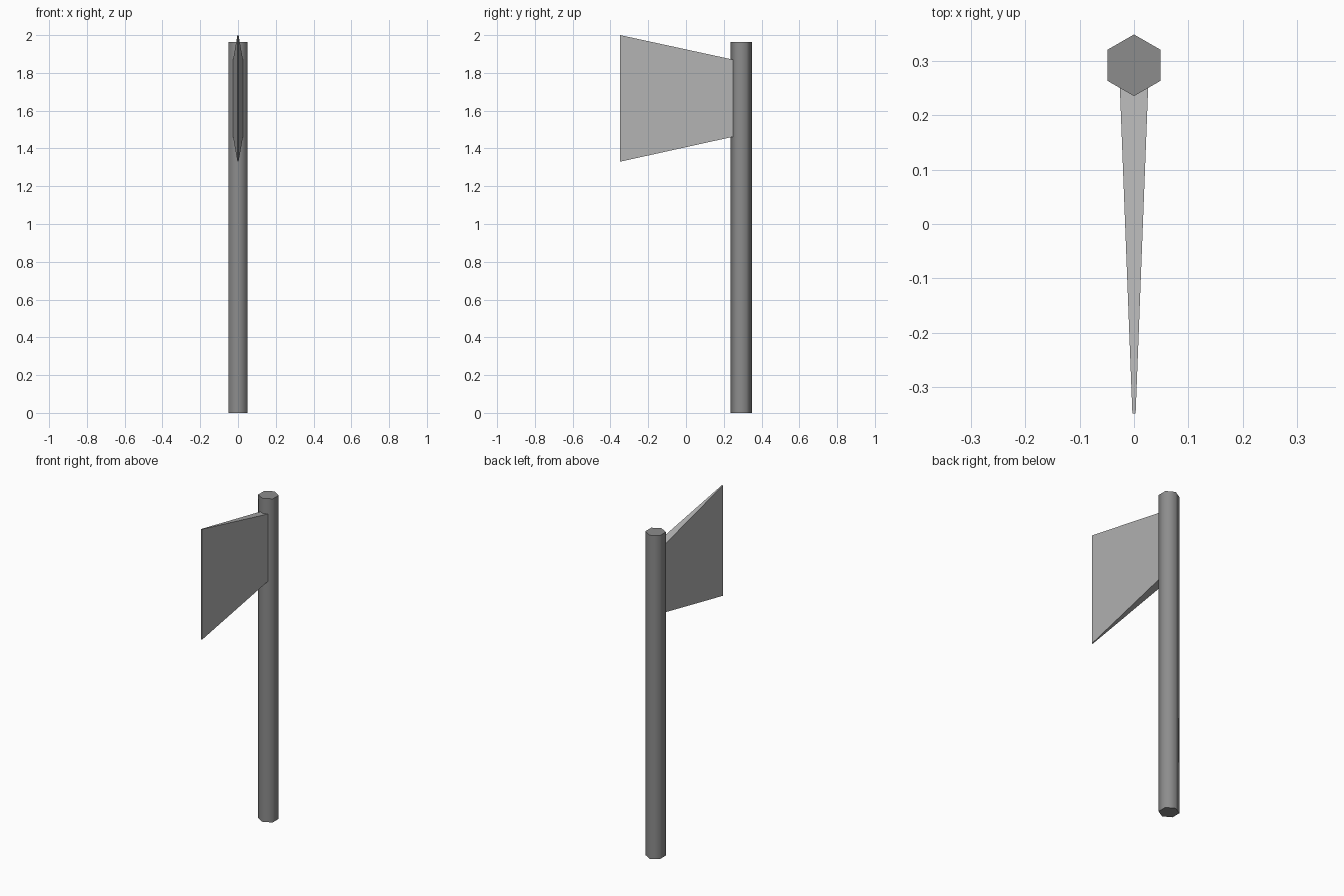
import bpy, bmesh, math

if "Cube" in bpy.data.objects:
    bpy.data.objects.remove(bpy.data.objects["Cube"])


def loft(name, rings, grey):
    """Join matching closed rings of points into a capped grey solid."""
    bm = bmesh.new()
    loops = [[bm.verts.new(p) for p in ring] for ring in rings]
    n = len(loops[0])
    for a, b in zip(loops, loops[1:]):
        for i in range(n):
            j = (i + 1) % n
            bm.faces.new((a[i], a[j], b[j], b[i]))
    bm.faces.new(loops[0][::-1])
    bm.faces.new(loops[-1])
    bmesh.ops.recalc_face_normals(bm, faces=bm.faces)
    mesh = bpy.data.meshes.new(name)
    bm.to_mesh(mesh)
    bm.free()
    mat = bpy.data.materials.new(name + "_grey")
    mat.diffuse_color = (grey, grey, grey, 1)
    mat.use_nodes = True
    mat.node_tree.nodes["Principled BSDF"].inputs["Base Color"].default_value = mat.diffuse_color
    mesh.materials.append(mat)
    obj = bpy.data.objects.new(name, mesh)
    bpy.context.collection.objects.link(obj)
    return obj


# Six-sided dark handle with a corner facing the blade
R, CY, TOP = 0.0567, 0.292, 1.963
handle = loft("handle", [
    [(R * math.sin(k * math.pi / 3), CY + R * math.cos(k * math.pi / 3), z)
     for k in range(6)] for z in (0, TOP)], 0.265)
bpy.context.view_layer.objects.active = handle
handle.select_set(True)
bpy.ops.object.shade_smooth_by_angle(angle=math.radians(65))


# Wedge blade: thick at the handle, flaring to a thin tall cutting edge
def section(y, half_x, z0, z1):
    return [(-half_x, y, z0), (half_x, y, z0), (half_x, y, z1), (-half_x, y, z1)]


loft("blade", [section(-0.3485, 0.003, 1.33, 2.0),
               section(0.25, 0.026, 1.462, 1.87)], 0.45)
